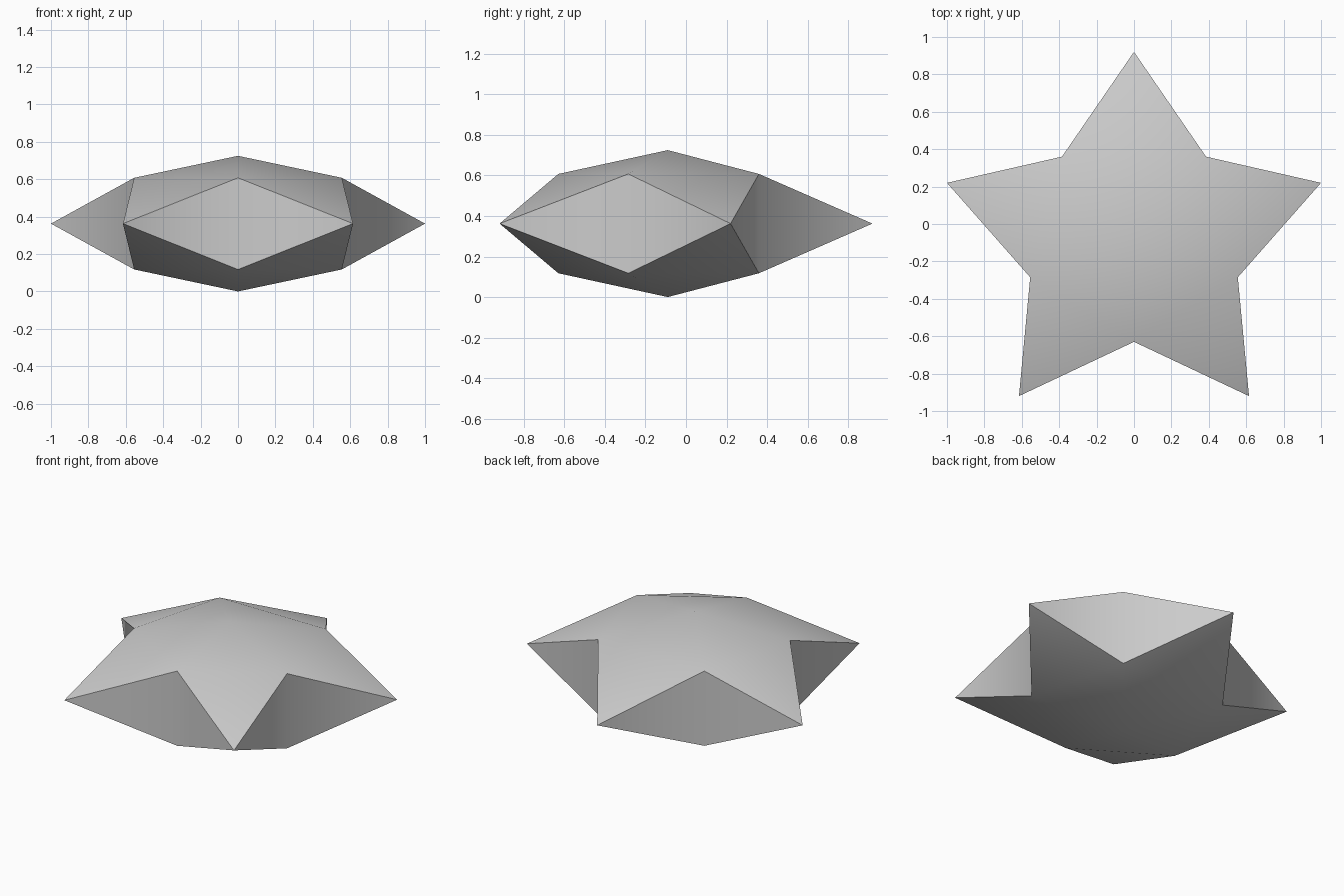
import bpy
import bmesh

cube = bpy.data.objects.get("Cube")
if cube:
    bpy.data.objects.remove(cube, do_unlink=True)

# Star proportions
MID = 0.3625      # height of the tips
RIM = 0.245       # rise of the notches above and below the tips
CROWN = 0.3625    # rise of the centre
CENTRE_Y = -0.09

# Right half outline, then mirrored: tips and notches alternate from the back
half = [(0, 0.92), (0.385, 0.36), (1, 0.22), (0.555, -0.285), (0.615, -0.92), (0, -0.63)]
outline = half + [(-x, y) for x, y in half[-2:0:-1]]
tip_points, notch_points = outline[0::2], outline[1::2]

bm = bmesh.new()
tips = [bm.verts.new((x, y, MID)) for x, y in tip_points]
rims = {s: [bm.verts.new((x, y, MID + s * RIM)) for x, y in notch_points] for s in (1, -1)}

# Upper and lower caps: one crown and one arm triangle per tip
caps = set()
for side, rim in rims.items():
    crown = bm.verts.new((0, CENTRE_Y, MID + side * CROWN))
    for i, tip in enumerate(tips):
        caps.add(bm.faces.new((crown, rim[i], rim[i - 1])))
        caps.add(bm.faces.new((tip, rim[i - 1], rim[i])))

# Notch walls: two triangles meeting at each notch
for i in range(len(tips)):
    top, bottom = rims[1][i], rims[-1][i]
    for tip in (tips[i], tips[(i + 1) % len(tips)]):
        bm.faces.new((tip, top, bottom))

bmesh.ops.recalc_face_normals(bm, faces=bm.faces[:])

# Smooth caps and walls, with crisp borders between them
for face in bm.faces:
    face.smooth = True
for edge in bm.edges:
    edge.smooth = len({f in caps for f in edge.link_faces}) == 1

mesh = bpy.data.meshes.new("star_body")
bm.to_mesh(mesh)
bm.free()
star = bpy.data.objects.new("star_body", mesh)
bpy.context.collection.objects.link(star)

# Single plain material
colour = (0.6, 0.6, 0.6, 1)
grey = bpy.data.materials.new("light_grey")
grey.use_nodes = True
grey.diffuse_color = colour
for node in grey.node_tree.nodes:
    if node.type == "BSDF_PRINCIPLED":
        node.inputs["Base Color"].default_value = colour
mesh.materials.append(grey)
